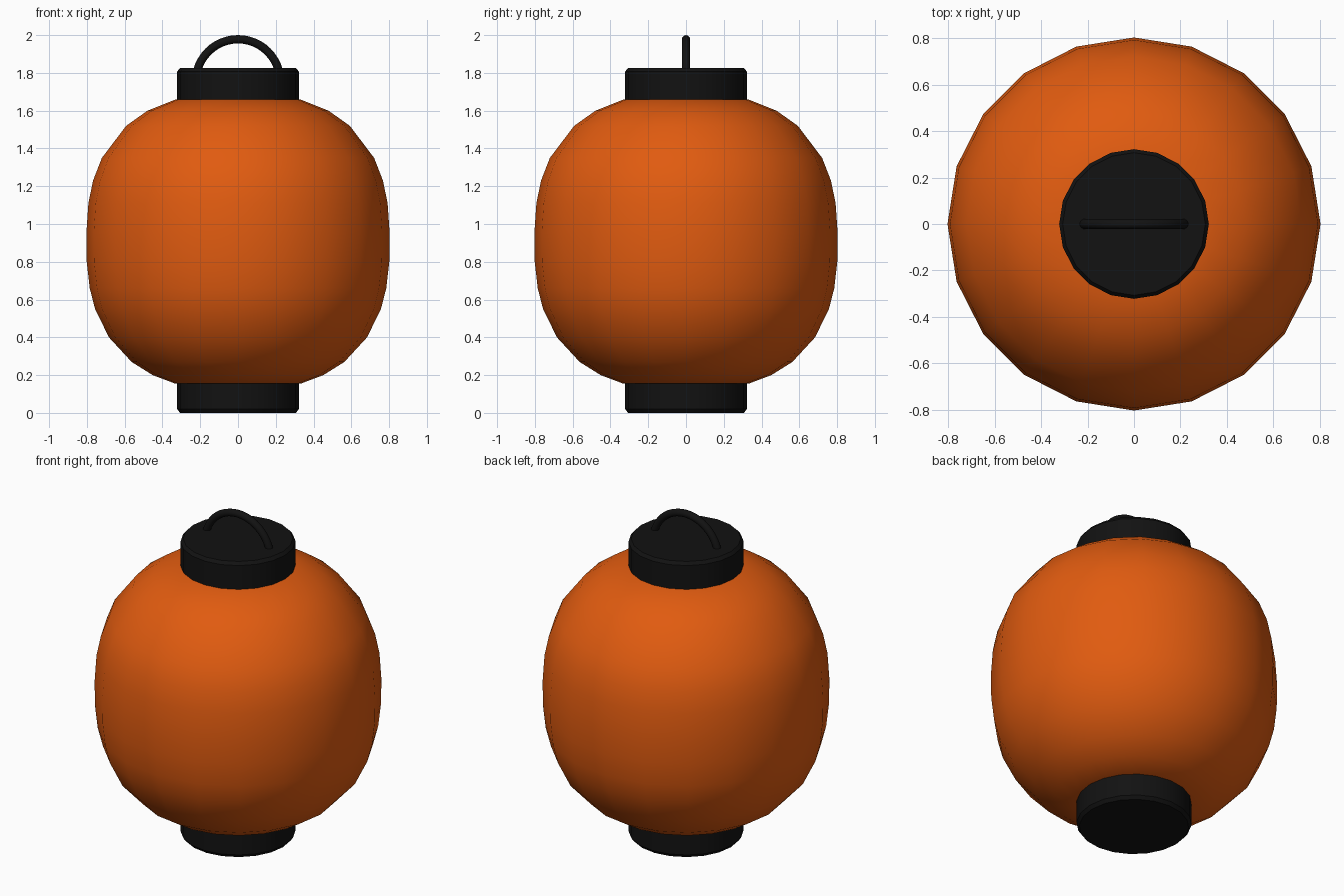
import bpy, bmesh
from math import sin, cos, pi, radians

if "Cube" in bpy.data.objects:
    bpy.data.objects.remove(bpy.data.objects["Cube"])

SIDES = 20


def material(name, rgb):
    m = bpy.data.materials.new(name)
    m.diffuse_color = (*rgb, 1)
    m.use_nodes = True
    m.node_tree.nodes["Principled BSDF"].inputs["Base Color"].default_value = m.diffuse_color
    return m


def finish(name, bm, mat, angle):
    bmesh.ops.recalc_face_normals(bm, faces=bm.faces)
    me = bpy.data.meshes.new(name)
    bm.to_mesh(me)
    bm.free()
    ob = bpy.data.objects.new(name, me)
    bpy.context.collection.objects.link(ob)
    me.materials.append(mat)
    bpy.ops.object.select_all(action='DESELECT')
    ob.select_set(True)
    bpy.context.view_layer.objects.active = ob
    bpy.ops.object.shade_smooth_by_angle(angle=radians(angle))
    return ob


def skin(bm, rings):
    """Join consecutive vertex rings and close both ends."""
    n = len(rings[0])
    for a, b in zip(rings, rings[1:]):
        for i in range(n):
            j = (i + 1) % n
            bm.faces.new((a[i], a[j], b[j], b[i]))
    bm.faces.new(rings[0])
    bm.faces.new(rings[-1])


def lathe(name, profile, mat, angle=35):
    bm = bmesh.new()
    rings = [[bm.verts.new((r * cos(2 * pi * i / SIDES), r * sin(2 * pi * i / SIDES), z))
              for i in range(SIDES)] for r, z in profile]
    skin(bm, rings)
    return finish(name, bm, mat, angle)


orange = material("orange_paper", (0.75, 0.105, 0.005))
black = material("black_trim", (0.006, 0.006, 0.006))

# Paper body: rounded-square (superellipse) profile
MID, HALF, RAD, POW = 0.907, 0.788, 0.803, 2.5
heights = (0.155, 0.2, 0.27, 0.40, 0.55, 0.66, 0.8, 0.95, 1.11, 1.23, 1.35, 1.52, 1.60, 1.66)
lathe("paper_body", [(RAD * (1 - (abs(z - MID) / HALF) ** POW) ** (1 / POW), z)
                     for z in heights], orange, 60)

# End rings with a small chamfer on the outer rim
lathe("bottom_ring", [(0.307, 0), (0.322, 0.02), (0.322, 0.157)], black)
lathe("top_ring", [(0.322, 1.657), (0.322, 1.807), (0.307, 1.826)], black)

# Carrying handle: half hoop sunk into the top ring
bm = bmesh.new()
R, TUBE, STEPS, CUTS = 0.223, 0.022, 24, 10
hoop = []
for s in range(STEPS + 1):
    a = pi * s / STEPS
    hoop.append([])
    for c in range(CUTS):
        t = 2 * pi * c / CUTS
        d = R + TUBE * cos(t)
        hoop[-1].append(bm.verts.new((d * cos(a), TUBE * sin(t), 1.755 + d * sin(a))))
skin(bm, hoop)
finish("handle", bm, black, 50)
